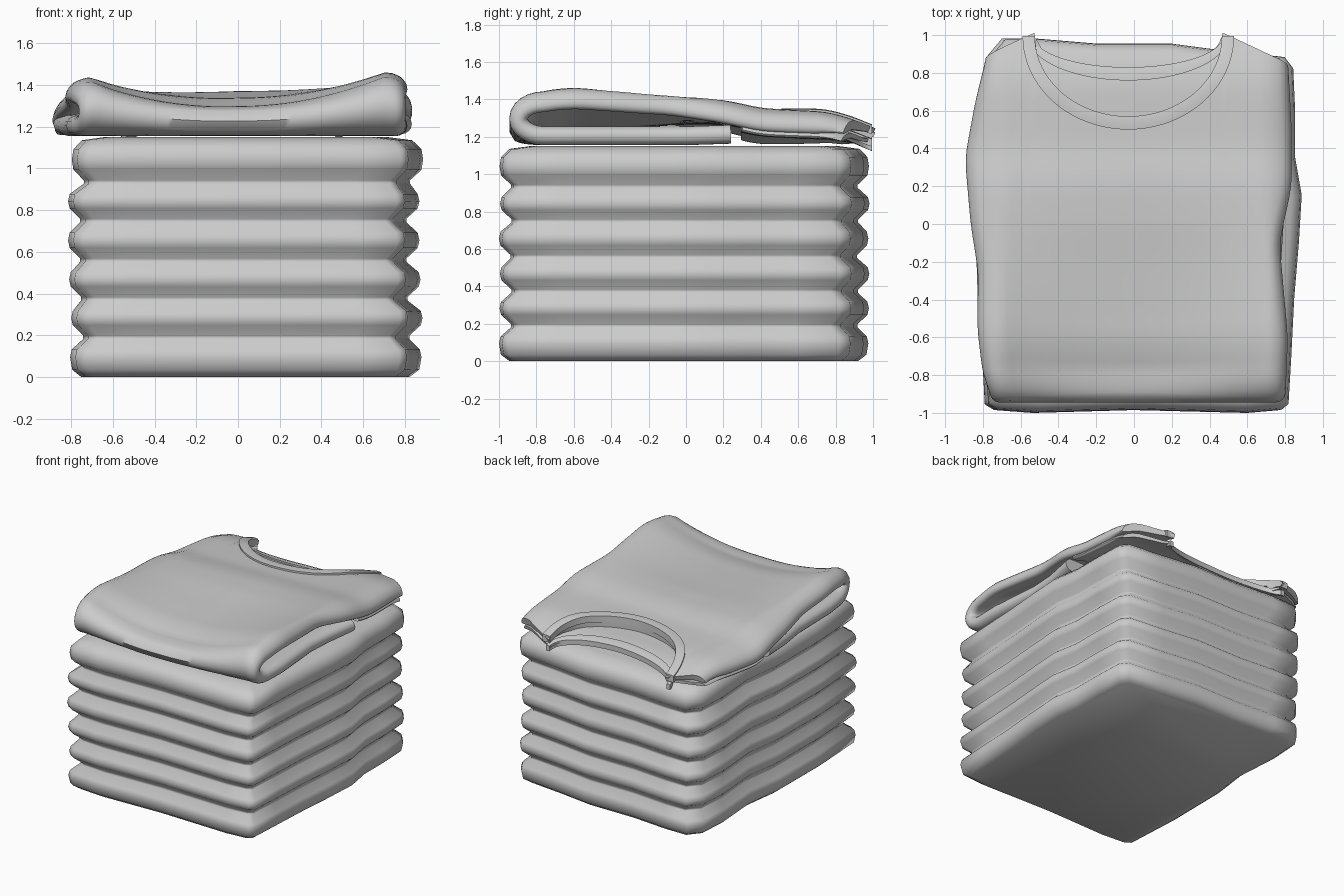
import bpy, bmesh, math

if "Cube" in bpy.data.objects:
    bpy.data.objects.remove(bpy.data.objects["Cube"])

def lerp_table(tab, t):
    """Linearly interpolated (key, value) table."""
    if t <= tab[0][0]:
        return tab[0][1]
    for (a, va), (b, vb) in zip(tab, tab[1:]):
        if t <= b:
            return va + (vb - va) * (t - a) / (b - a)
    return tab[-1][1]

def soft(tab, t, r=0.06):
    return sum(lerp_table(tab, t + k * r) for k in (-1, -0.5, 0, 0.5, 1)) / 5

def finish(name, bm, angle):
    bmesh.ops.remove_doubles(bm, verts=bm.verts, dist=0.0005)
    bmesh.ops.recalc_face_normals(bm, faces=bm.faces)
    me = bpy.data.meshes.new(name)
    bm.to_mesh(me)
    bm.free()
    ob = bpy.data.objects.new(name, me)
    bpy.context.collection.objects.link(ob)
    bpy.ops.object.select_all(action='DESELECT')
    ob.select_set(True)
    bpy.context.view_layer.objects.active = ob
    bpy.ops.object.shade_smooth_by_angle(angle=math.radians(angle))
    return ob

def add_grid(bm, rows):
    vs = [[bm.verts.new(p) for p in row] for row in rows]
    for r, s in zip(vs, vs[1:]):
        for i in range(len(r) - 1):
            bm.faces.new((r[i], r[i + 1], s[i + 1], s[i]))
    return vs

# folded stack: one wavy outline lofted through six bulging layers
OUTLINE = [(-.78, -.955), (-.73, -.985), (-.53, -1.0), (0, -.985), (.6, -1.0), (.775, -.985), (.81, -.955),
           (.825, -.7), (.84, -.4), (.865, -.1), (.88, .15), (.845, .35), (.845, .6), (.835, .82), (.79, .88),
           (.5, .91), (.2, .95), (-.2, .95), (-.5, .975), (-.69, .975), (-.77, .88),
           (-.785, .65), (-.76, .3), (-.80, 0), (-.805, -.5)]
SHIFT = [(0, 0), (.005, .003), (-.005, .005), (-.01, 0), (-.01, .006), (.008, .003)]
GROOVES = [0, .19, .375, .56, .75, .935, 1.15]
rings = [(0, .055, 0), (.035, .01, 0)]
for k in range(6):
    z0, z1 = GROOVES[k], GROOVES[k + 1]
    if k:
        rings += [(z0 - .008, .06, k), (z0 + .008, .06, k), (z0 + .058, .008, k)]
    rings += [((z0 + z1) / 2, 0, k), (z1 - .058, .008, k)]
rings += [(1.135, .05, 5), (1.15, .16, 5)]
bm = bmesh.new()
rows = []
for z, inset, k in rings:
    sx, sy = SHIFT[k]
    row = [(x * (1 - inset / .84) + sx, y * (1 - inset / .97) + sy, z) for x, y in OUTLINE]
    rows.append(row + row[:1])
vs = add_grid(bm, rows)
bm.faces.new(vs[0][:-1])
bm.faces.new(vs[-1][:-1])
finish("folded_stack", bm, 62)

# top shirt: shape functions
LEFT = [(-.95, -.74), (-.8, -.80), (-.55, -.83), (-.25, -.825), (0, -.865), (.35, -.895), (.65, -.84), (.85, -.79), (1, -.76)]
RIGHT = [(-.95, .80), (-.6, .815), (-.1, .77), (.2, .835), (.5, .835), (.87, .815), (1, .79)]
TOP = [(-.85, 1.375), (-.75, 1.405), (-.6, 1.42), (-.2, 1.38), (.2, 1.35), (.4, 1.305), (.75, 1.285), (.9, 1.24), (1.02, 1.185)]
SAG = [(-.75, .15), (-.5, .12), (0, .045), (.3, .02), (1, .0)]
CX = -.03

def width(u, y):
    return u * soft(RIGHT, y) if u > 0 else -u * soft(LEFT, y)

def sag(x, y):
    s = lerp_table(SAG, y) * max(0, 1 - (x / .72) ** 2)
    return s + (.025 if x < 0 else 0) * min(1, abs(x) / .6) + .5 * max(0, abs(x) - .7) ** 1.2

def top_mid(x, y):
    return soft(TOP, y, .05) - sag(x, y)

def neck(x, depth, half=.505):
    """Back end of a panel: neckline ellipse, then sloping shoulder."""
    d = abs(x - CX)
    if d < half:
        return .995 - depth * math.sqrt(1 - (d / half) ** 2)
    return .995 - .14 * (d - half) / .3

inner = [math.sin(math.pi * i / 40) * .62 for i in range(-20, 21)]
side = [.64, .69, .75, .81, .87, .91, .94, .96, .98, .993, 1]
US = [-s for s in reversed(side)] + inner + side

def slab(name, columns, half_thick):
    """Thick cloth with rounded side edges from one y-z path per column."""
    bm = bmesh.new()
    outer, under = [], []
    n = len(columns[0])
    for j in range(n):
        a, b = [], []
        for u, path in zip(US, columns):
            x, y, z = path[j]
            p, q = path[max(0, j - 1)], path[min(n - 1, j + 1)]
            dy, dz = q[1] - p[1], q[2] - p[2]
            l = math.hypot(dy, dz) or 1
            e = max(0, (abs(u) - .93) / .07)
            h = half_thick * math.sqrt(max(0, 1 - e * e)) / l
            # cloth thins out on the underside toward the shoulders
            g = h * (1 - 1.5 * min(1, max(0, (y - .7) / .3)))
            a.append((x, y - dz * h, z + dy * h))
            b.append((x, y + dz * g, z - dy * g))
        outer.append(a)
        under.append(b)
    A, B = add_grid(bm, outer), add_grid(bm, under)
    for j in (0, n - 1):
        for i in range(len(US) - 1):
            bm.faces.new((A[j][i], A[j][i + 1], B[j][i + 1], B[j][i]))
    return finish(name, bm, 50)

# front of the shirt, rolled under at the front edge
LOW, ROLL_Y = 1.205, -.76
cols = []
for u in US:
    path = []
    for y in (.24, 0, -.2, -.4, -.6, -.7):
        path.append((width(u, y), y, LOW + .008 * max(0, y) / .24))
    zt = top_mid(width(u, ROLL_Y), ROLL_Y)
    for i in range(13):
        t = math.pi * i / 12
        y = ROLL_Y - .135 * math.sin(t)
        path.append((width(u, y), y, (LOW + zt) / 2 - (zt - LOW) / 2 * math.cos(t)))
    end = neck(width(u, .9), .43)
    for i in range(1, 31):
        y = ROLL_Y + (end - ROLL_Y) * i / 30
        x = width(u, y)
        path.append((x, y, top_mid(x, y)))
    cols.append(path)
slab("shirt_front", cols, .05)

# back of the shirt, lying under the front
cols = []
for u in US:
    end = neck(width(u, .9), .165) - .01
    path = []
    for i in range(14):
        y = .3 + (end - .3) * i / 13
        x = width(u, y) * .985
        path.append((x, y, max(1.165, top_mid(x, y) - .05)))
    cols.append(path)
slab("shirt_back", cols, .025)

# neck bands following each neckline
def band(name, depth_in, depth_out, a_in, a_out, lift, drop):
    bm = bmesh.new()
    rows = []
    for i in range(41):
        t = math.pi * i / 40
        ring = []
        for k, off in ((0, -drop), (0, 0), (.5, .004), (1, 0), (1, -drop)):
            a, d = a_in + (a_out - a_in) * k, depth_in + (depth_out - depth_in) * k
            x, y = CX + a * math.cos(t), .995 - d * math.sin(t)
            ring.append((x, y, top_mid(x, y) + lift + off))
        rows.append(ring + ring[:1])
    vs = add_grid(bm, rows)
    bm.faces.new(vs[0][:-1])
    bm.faces.new(vs[-1][:-1])
    finish(name, bm, 40)

band("front_neck_band", .425, .495, .495, .56, .064, .05)
band("back_neck_band", .165, .235, .50, .53, -.012, .04)
